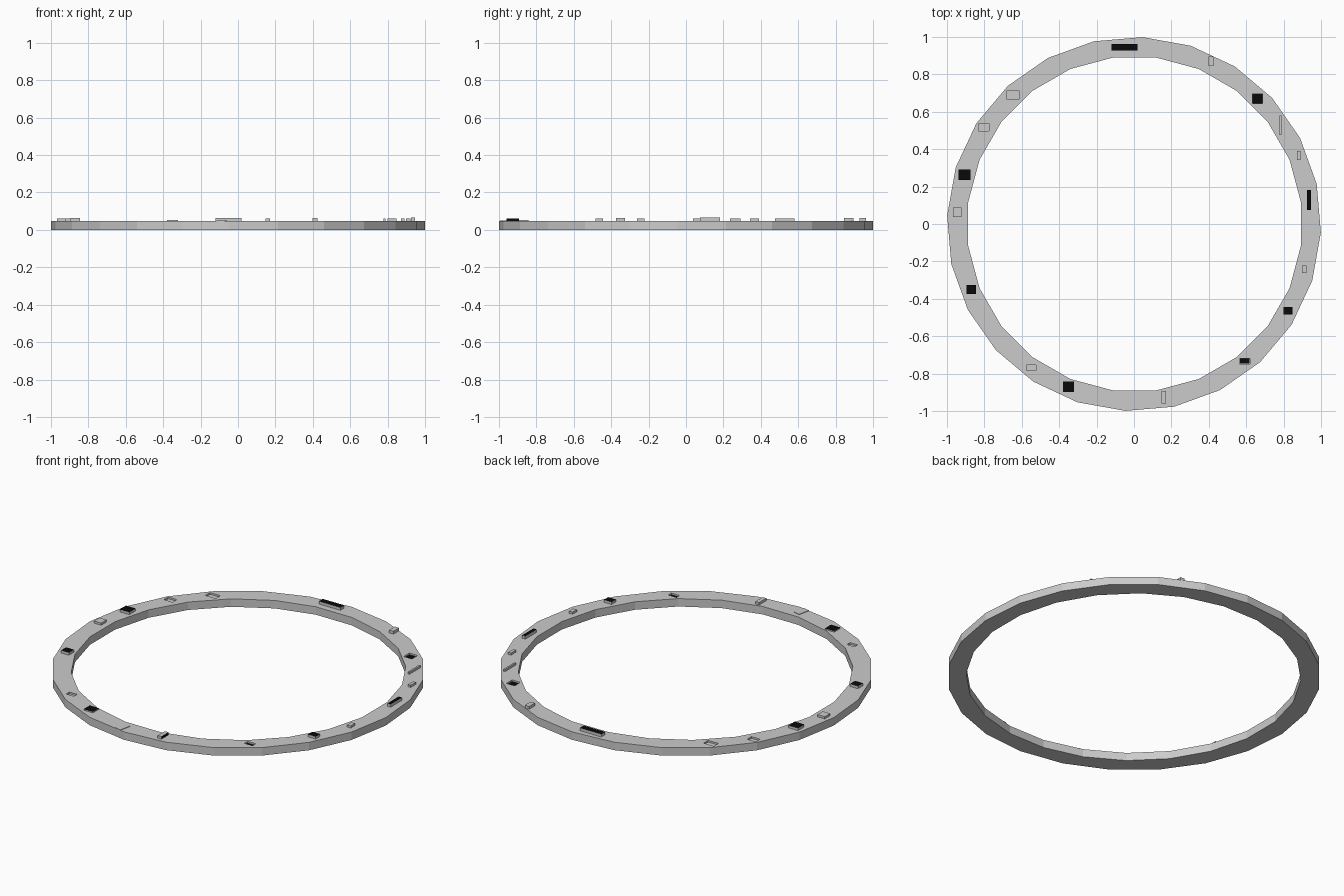
import bpy, bmesh, math
from mathutils import Matrix

if "Cube" in bpy.data.objects:
    bpy.data.objects.remove(bpy.data.objects["Cube"])

H = 0.047          # height of the ring
N = 24             # sides of the ring

black = bpy.data.materials.new("black")
black.diffuse_color = (0.003, 0.003, 0.003, 1)
black.use_nodes = True
black.node_tree.nodes["Principled BSDF"].inputs["Base Color"].default_value = black.diffuse_color
grey = bpy.data.materials.new("grey")
grey.diffuse_color = (0.8, 0.8, 0.8, 1)
grey.use_nodes = True
grey.node_tree.nodes["Principled BSDF"].inputs["Base Color"].default_value = grey.diffuse_color


def finish(bm, name):
    bmesh.ops.recalc_face_normals(bm, faces=bm.faces)
    me = bpy.data.meshes.new(name)
    bm.to_mesh(me)
    bm.free()
    ob = bpy.data.objects.new(name, me)
    bpy.context.collection.objects.link(ob)
    return ob


def add_box(bm, x, y, sx, sy, z0, z1, rot=0):
    m = (Matrix.Translation((x, y, (z0 + z1) / 2)) @ Matrix.Rotation(math.radians(rot), 4, 'Z')
         @ Matrix.Diagonal((sx, sy, z1 - z0, 1)))
    return bmesh.ops.create_cube(bm, size=1, matrix=m)


def box(name, *args, dark=None):
    # dark: axis index of the positive face that is black
    bm = bmesh.new()
    add_box(bm, *args)
    bm.normal_update()
    ob = finish(bm, name)
    if dark is not None:
        ob.data.materials.append(grey)
        ob.data.materials.append(black)
        for p in ob.data.polygons:
            p.material_index = int(p.normal[dark] > 0.9)
    return ob


# Ring: outer and inner polygons with different starting angles
bm = bmesh.new()


def loop(r, start, z, cx=0.0):
    return [bm.verts.new((cx + r * math.cos(math.radians(start + 360 * i / N)),
                          r * math.sin(math.radians(start + 360 * i / N)), z)) for i in range(N)]


rows = [loop(1, -2.6, 0), loop(1, -2.6, H), loop(0.897, -7.5, H, 0.003), loop(0.897, -7.5, 0, 0.003)]
for a, b in zip(rows, rows[1:] + rows[:1]):
    for i in range(N):
        j = (i + 1) % N
        bm.faces.new((a[i], a[j], b[j], b[i]))
ring = finish(bm, "ring")

# Shallow pockets cut into the top: x, y, width, depth, black floor
pockets = [
    (0.66, 0.67, 0.054, 0.054, True), (0.592, -0.733, 0.054, 0.03, True),
    (-0.55, -0.768, 0.05, 0.03, False), (-0.804, 0.517, 0.057, 0.04, False),
    (-0.647, 0.69, 0.067, 0.043, False),
]
bm = bmesh.new()
for x, y, sx, sy, d in pockets:
    add_box(bm, x, y, sx, sy, H - 0.01, H + 0.03)
    if d:
        box("pocket_floor", x, y, sx - 0.002, sy - 0.002, H - 0.012, H - 0.009, dark=2)
cutter = finish(bm, "pocket_cutter")
cutter.hide_render = True
cutter.hide_set(True)
mod = ring.modifiers.new("pockets", 'BOOLEAN')
mod.operation = 'DIFFERENCE'
mod.solver = 'EXACT'
mod.object = cutter

# Raised blocks with black tops: x, y, width, depth, top
for x, y, sx, sy, z in [
    (-0.05, 0.945, 0.14, 0.035, 0.064), (0.935, 0.128, 0.02, 0.105, 0.065),
    (-0.906, 0.263, 0.062, 0.058, 0.062), (-0.87, -0.35, 0.05, 0.046, 0.063),
    (-0.35, -0.87, 0.06, 0.056, 0.054), (0.823, -0.465, 0.05, 0.04, 0.062),
]:
    box("dark_block", x, y, sx, sy, H - 0.01, z, dark=2)

# Raised plain blocks
for x, y, sx, sy, z in [
    (0.412, 0.87, 0.028, 0.052, 0.064), (0.783, 0.528, 0.01, 0.106, 0.06),
    (0.88, 0.367, 0.018, 0.048, 0.06), (0.91, -0.243, 0.024, 0.04, 0.06),
    (-0.945, 0.063, 0.048, 0.05, 0.06),
]:
    box("plain_block", x, y, sx, sy, H - 0.01, z)

# Block with one black side, and the turned low block
box("side_block", 0.159, -0.926, 0.024, 0.067, H - 0.01, 0.062, dark=0)
box("turned_block", -0.086, -0.955, 0.042, 0.072, H - 0.01, 0.05, -12)
